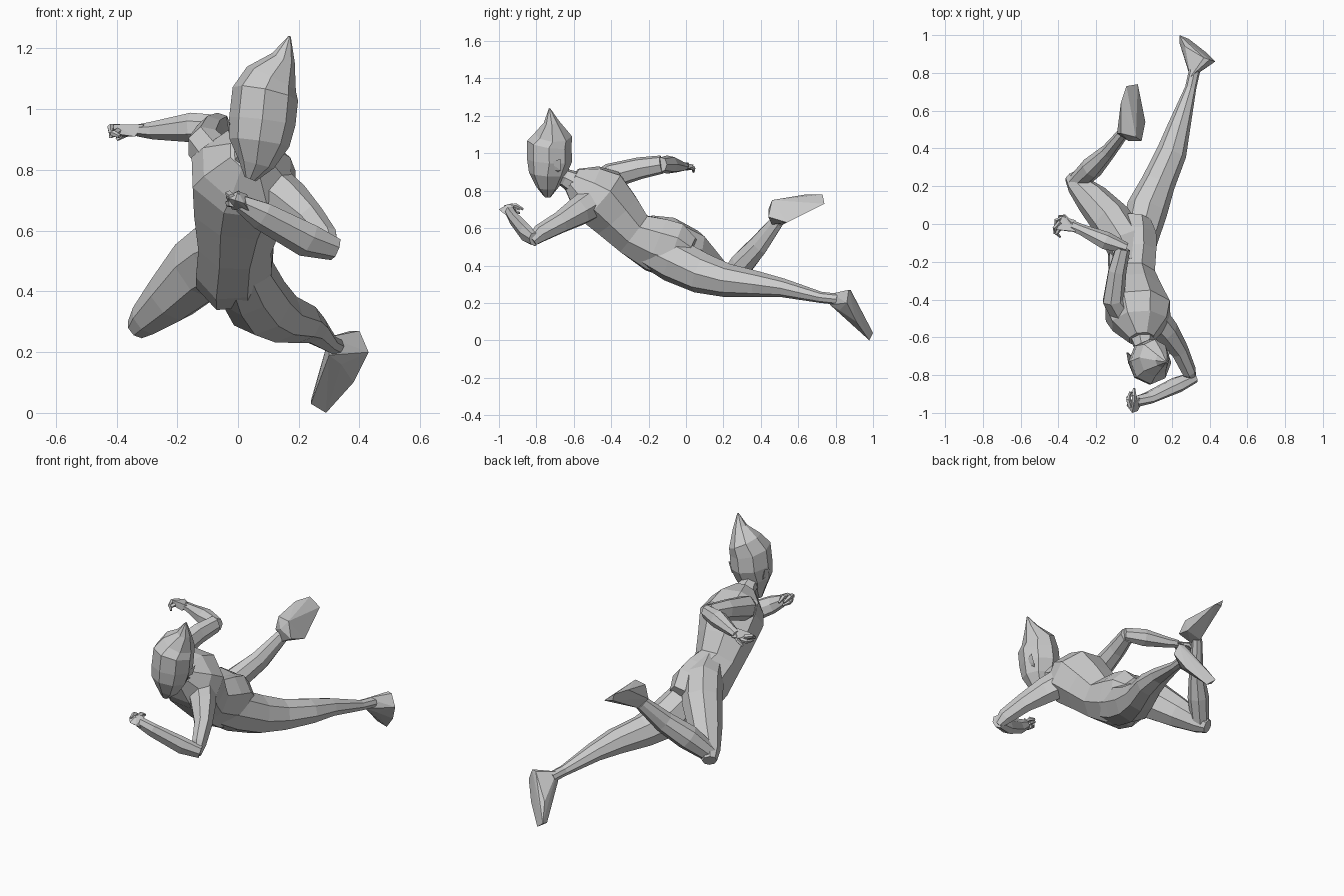
import bpy
import bmesh
from math import cos, sin, tau
from mathutils import Vector

cube = bpy.data.objects.get("Cube")
if cube:
    bpy.data.objects.remove(cube, do_unlink=True)

UNIT = 0.01  # all positions below are in hundredths

grey = bpy.data.materials.new("plain grey")
grey.use_nodes = True
tone = (0.6, 0.6, 0.6, 1)
grey.diffuse_color = tone
grey.node_tree.nodes["Principled BSDF"].inputs["Base Color"].default_value = tone


def finish(name, bm):
    """Turn a bmesh into a flat-shaded grey object."""
    bmesh.ops.recalc_face_normals(bm, faces=bm.faces[:])
    bmesh.ops.scale(bm, vec=Vector((UNIT, UNIT, UNIT)), verts=bm.verts[:])
    mesh = bpy.data.meshes.new(name)
    bm.to_mesh(mesh)
    bm.free()
    mesh.materials.append(grey)
    obj = bpy.data.objects.new(name, mesh)
    bpy.context.collection.objects.link(obj)


def tube(name, rings, side=(1, 0, 0), sides=8):
    """Loft rings of (x, y, z, half width, half depth) along a path."""
    bm = bmesh.new()
    centres = [Vector(ring[:3]) for ring in rings]
    loops = []
    for i, ring in enumerate(rings):
        ahead = centres[min(i + 1, len(rings) - 1)]
        behind = centres[max(i - 1, 0)]
        along = (ahead - behind).normalized()
        across = Vector(side)
        across = (across - along * across.dot(along)).normalized()
        up = along.cross(across)
        loop = []
        for k in range(sides):
            turn = tau * k / sides
            offset = across * ring[3] * cos(turn) + up * ring[4] * sin(turn)
            loop.append(bm.verts.new(centres[i] + offset))
        loops.append(loop)
    for low, high in zip(loops, loops[1:]):
        for k in range(sides):
            n = (k + 1) % sides
            bm.faces.new((low[k], low[n], high[n], high[k]))
    bm.faces.new(loops[0])
    bm.faces.new(loops[-1])
    finish(name, bm)


def hull(name, points):
    """Wrap a faceted solid around a few corner points."""
    bm = bmesh.new()
    for point in points:
        bm.verts.new(point)
    result = bmesh.ops.convex_hull(bm, input=bm.verts[:])
    spare = {v for v in result["geom_interior"] if isinstance(v, bmesh.types.BMVert)}
    bmesh.ops.delete(bm, geom=list(spare), context="VERTS")
    finish(name, bm)


def fingers(name, paths, radius):
    """Build thin bent fingers, each from its own short path."""
    for number, path in enumerate(paths):
        rings = [(*p, radius, radius) for p in path]
        rings[-1] = (*path[-1], radius * 0.5, radius * 0.5)
        tube(name + "_" + "abcd"[number], rings, side=(0.2, 0.3, 1), sides=5)


# Torso leaning forward, shoulders twisted
tube("torso", [
    (4, -61, 86, 7, 7), (3, -53, 81, 16, 14), (2, -46, 77, 19, 17),
    (0, -37, 67, 16, 15), (-1, -28, 57, 13, 13), (-1, -16, 51, 13, 16),
    (-1, -6, 48, 13, 16), (0, 2, 45, 9, 11),
], side=(1, -0.25, -0.35))

# Neck and tilted head with its pointed crest
tube("neck", [
    (6, -71, 89, 5, 5), (5, -65, 87, 5, 5), (4, -57, 83, 8, 7),
], sides=7)
tube("head", [
    (4, -74, 77, 2, 2), (6, -74, 82, 6, 6), (7, -74, 89, 10, 10),
    (8, -73, 96, 11, 12), (9, -73, 105, 11, 12), (11, -71, 110, 9, 10),
    (15, -72, 117, 4, 4), (17, -73, 124, 0.4, 0.4),
])
hull("right_ear", [(-2, -74, 92), (-3, -74, 96), (-4, -68, 98), (-3, -68, 92), (0, -71, 90)])
hull("left_ear", [(16, -73, 91), (18, -73, 95), (19, -67, 97), (17, -67, 91), (14, -70, 89)])

# Left leg stretched out behind
tube("left_leg", [
    (0, -20, 49, 9, 10), (3, -7, 43, 10, 12), (7, 8, 36, 11, 11),
    (13, 22, 32, 9, 9), (20, 38, 30, 8, 7), (24, 52, 28, 6, 5),
    (30, 72, 23, 3, 3), (32, 81, 22, 3, 3),
], side=(1, -0.4, 0))
hull("left_foot", [
    (43, 86, 20), (37, 88, 27), (40, 87, 27), (38, 91, 10), (27, 94, 14),
    (29, 98, 0), (24, 100, 4), (30, 78, 25), (30, 77, 19), (34, 82, 16),
    (24, 96, 3),
])

# Right leg with the knee bent and the foot kicked up
tube("right_thigh", [
    (-1, -20, 55, 9, 12), (-5, -9, 53, 11, 13), (-12, 2, 48, 11, 12),
    (-22, 13, 38, 9, 9), (-30, 21, 31, 6, 6), (-33, 25, 28, 4, 4),
], side=(1, 0.8, 0))
tube("right_shin", [
    (-31, 21, 30, 5, 5), (-22, 30, 41, 6, 7), (-13, 39, 51, 4, 6),
    (-5, 49, 64, 3, 4),
], side=(1, -0.8, 0))
hull("right_foot", [
    (-7, 48, 75), (-7, 64, 78), (-4, 73, 78), (2, 74, 73), (6, 54, 63),
    (4, 44, 66), (1, 46, 75), (-3, 44, 70), (-9, 48, 67), (-5, 52, 62),
    (-3, 46, 62), (-3, 73, 74),
])

# Right arm swung back, forearm reaching outwards
tube("right_upper_arm", [
    (-5, -49, 82, 7, 7), (-11, -40, 88, 6, 7), (-9, -25, 92, 5, 6),
    (-6, -13, 94, 4, 5),
], sides=7)
tube("right_forearm", [
    (-4, -13, 94, 3, 4), (-15, -9, 94, 5, 5), (-28, -3, 93, 3, 3),
    (-33, -1, 93, 3, 2),
], side=(0, 1, 0), sides=7)
hull("right_palm", [
    (-31, -4, 95), (-31, 2, 92), (-38, 4, 94), (-40, 3, 91),
    (-41, -3, 95), (-41, -3, 92), (-34, -4, 91),
])
fingers("right_finger", [
    [(-38, 3, 93), (-41, 2, 92), (-42, -3, 91)],
    [(-39, 1, 94), (-42, -2, 94), (-42, -5, 92)],
    [(-39, -2, 93), (-41, -5, 92), (-39, -7, 91)],
    [(-33, 0, 93), (-37, 4, 92), (-40, 4, 90)],
], 1.2)

# Left arm bent across the front
tube("left_upper_arm", [
    (10, -49, 74, 8, 9), (17, -57, 69, 7, 8), (24, -67, 63, 5, 6),
    (29, -78, 57, 4, 5), (31, -82, 53, 2, 3),
], side=(1, 0.5, 0), sides=7)
tube("left_forearm", [
    (32, -81, 54, 3, 4), (23, -85, 57, 4, 6), (8, -92, 65, 3, 5),
    (1, -94, 69, 3, 3),
], side=(0, 1, 0.3), sides=7)
hull("left_palm", [
    (4, -95, 66), (2, -99, 69), (-1, -100, 70), (-4, -96, 71),
    (0, -95, 73), (3, -92, 72), (-2, -93, 67),
])
fingers("left_finger", [
    [(-2, -97, 71), (-3, -93, 72), (-2, -89, 70)],
    [(0, -96, 71), (0, -91, 72), (0, -87, 70)],
    [(-2, -96, 69), (-3, -92, 69), (-1, -89, 68)],
], 1.3)
